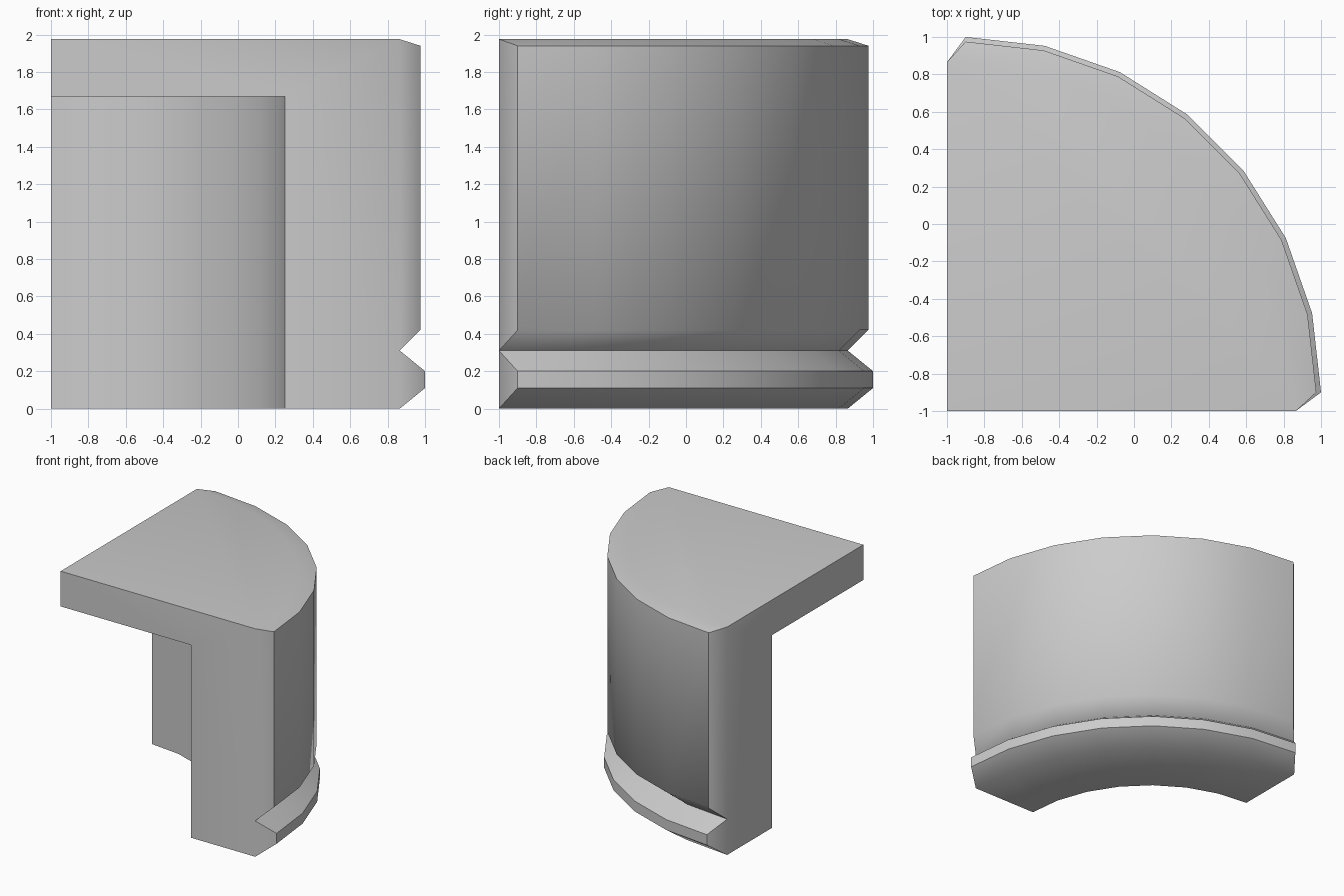
import bpy
import bmesh
from math import sin, cos, pi, radians

cube = bpy.data.objects.get("Cube")
if cube:
    bpy.data.objects.remove(cube, do_unlink=True)

SEGMENTS = 7
TOP, CEILING, NOTCH = 1.975, 1.67, 0.42

grey = bpy.data.materials.new("plain grey")
grey.use_nodes = True
colour = (0.6, 0.6, 0.6, 1)
grey.diffuse_color = colour
grey.node_tree.nodes["Principled BSDF"].inputs["Base Color"].default_value = colour

bm = bmesh.new()


def arc(centre, radius, z):
    """Quarter ring of vertices about the point (centre, centre)."""
    angles = [pi / 2 * i / SEGMENTS for i in range(SEGMENTS + 1)]
    return [bm.verts.new((centre + radius * cos(a), centre + radius * sin(a), z))
            for a in angles]


# Rings from the inner hollow, under the foot, and up the outside
profile = [
    (-1, 1.25, CEILING), (-1, 1.25, 0),                    # hollow
    (-1, 1.865, 0), (-0.9, 1.9, 0.11), (-0.9, 1.9, 0.2),   # base moulding
    (-1, 1.865, 0.31), (-0.9, 1.875, NOTCH),               # groove
    (-0.9, 1.875, 1.94), (-1, 1.865, TOP),                 # wall and top bevel
]
rings = [arc(*row) for row in profile]
for low, high in zip(rings, rings[1:]):
    for i in range(SEGMENTS):
        bm.faces.new((low[i], low[i + 1], high[i + 1], high[i]))

# Top slab and hollow ceiling close at the inner corner
corner_low = bm.verts.new((-1, -1, CEILING))
corner_top = bm.verts.new((-1, -1, TOP))
bm.faces.new([corner_low] + rings[0])
bm.faces.new([corner_top] + rings[-1])

# Flat cut sides, with the bevelled ends of the moulding and the wall
for end in (0, -1):
    col = [ring[end] for ring in rings]
    bm.faces.new([corner_low, col[0], col[1], col[2], col[5], col[8], corner_top])
    bm.faces.new(col[2:6])
    bm.faces.new(col[5:9])

bmesh.ops.recalc_face_normals(bm, faces=bm.faces)

# Soft shading, crisp at steep edges except where the groove meets the wall
for face in bm.faces:
    face.smooth = True
for edge in bm.edges:
    on_notch = all(abs(v.co.z - NOTCH) < 0.001 for v in edge.verts)
    edge.smooth = on_notch or edge.calc_face_angle(0) < radians(46)

mesh = bpy.data.meshes.new("quarter_round_block")
bm.to_mesh(mesh)
bm.free()
mesh.materials.append(grey)
block = bpy.data.objects.new("quarter_round_block", mesh)
bpy.context.collection.objects.link(block)
